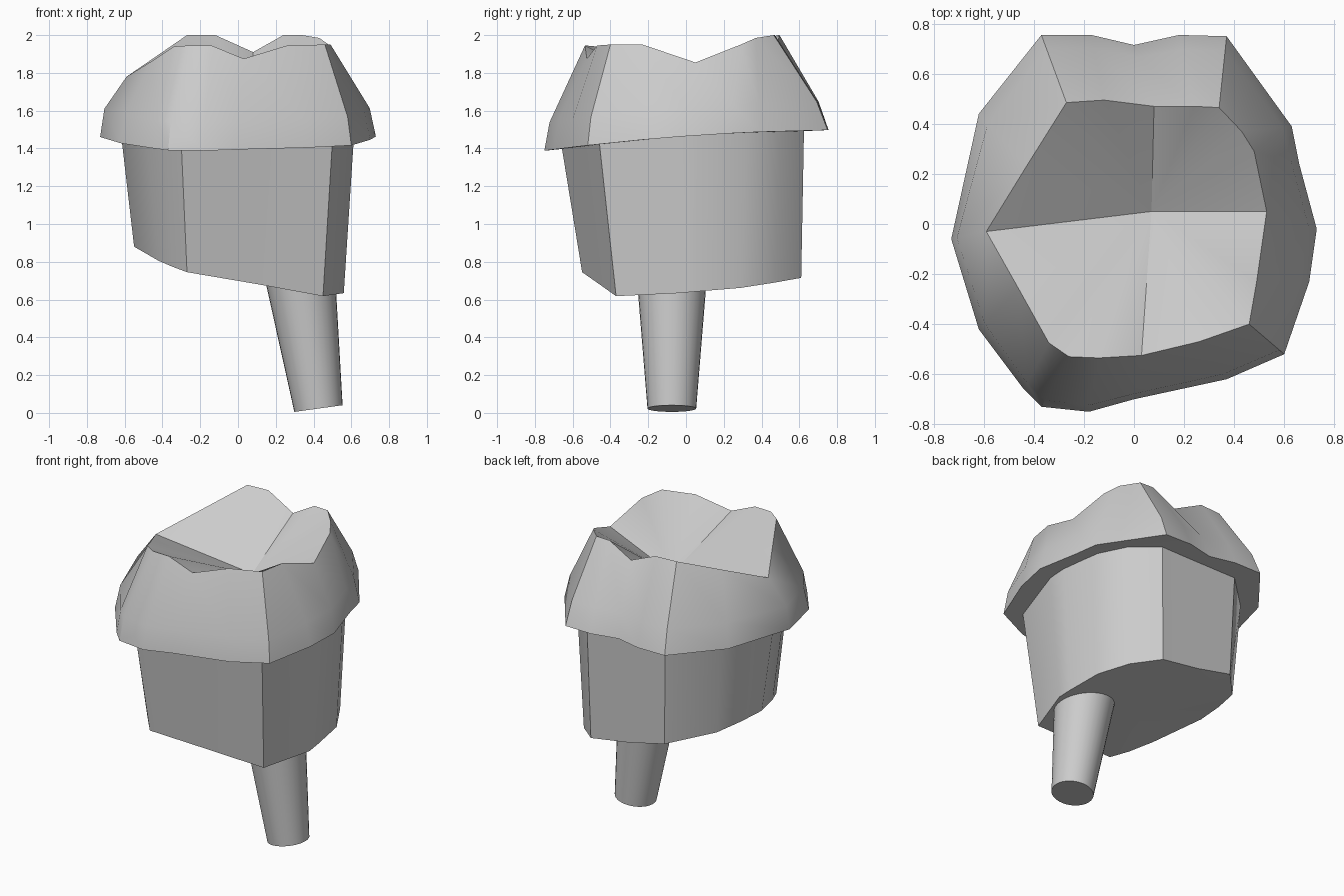
import bpy, bmesh, math
from mathutils import Vector

cube = bpy.data.objects.get("Cube")
if cube:
    bpy.data.objects.remove(cube, do_unlink=True)

grey = bpy.data.materials.new("plain grey")
grey.use_nodes = True
colour = (0.6, 0.6, 0.6, 1)
grey.diffuse_color = colour
grey.node_tree.nodes["Principled BSDF"].inputs["Base Color"].default_value = colour


def rim_height(y):
    """Gently tilted surface where the crown meets the body."""
    return 1.465 + 0.073 * y - 0.04 * y * y


def loft(name, rings, bottom_centre, top_centre, smooth_angle):
    """Skin a stack of equal rings and close both ends with fans."""
    bm = bmesh.new()
    loops = [[bm.verts.new(point) for point in ring] for ring in rings]
    count = len(loops[0])
    for low, high in zip(loops, loops[1:]):
        for i in range(count):
            j = (i + 1) % count
            bm.faces.new((low[i], low[j], high[j], high[i]))
    for loop, centre in ((loops[0], bottom_centre), (loops[-1], top_centre)):
        hub = bm.verts.new(centre)
        for i in range(count):
            bm.faces.new((loop[i], loop[(i + 1) % count], hub))
    bmesh.ops.recalc_face_normals(bm, faces=bm.faces)
    mesh = bpy.data.meshes.new(name)
    bm.to_mesh(mesh)
    bm.free()
    obj = bpy.data.objects.new(name, mesh)
    bpy.context.collection.objects.link(obj)
    mesh.materials.append(grey)
    bpy.ops.object.select_all(action='DESELECT')
    obj.select_set(True)
    bpy.context.view_layer.objects.active = obj
    bpy.ops.object.shade_smooth_by_angle(angle=math.radians(smooth_angle))
    return obj


# Crown: rim x, rim y, cusp x, cusp y, cusp z
crown_profile = [
    (-.37, .755, -.27, .485, 2), (-.17, .755, -.12, .495, 2),
    (0, .715, .08, .47, 1.91), (.18, .755, .24, .47, 2),
    (.37, .75, .34, .465, 2), (.63, .39, .43, .37, 1.985),
    (.66, .24, .48, .29, 1.95), (.73, -.02, .53, .05, 1.855),
    (.7, -.23, .49, -.23, 1.95), (.6, -.52, .46, -.4, 1.95),
    (.37, -.62, .26, -.47, 1.945), (0, -.7, .03, -.525, 1.875),
    (-.18, -.75, -.14, -.535, 1.945), (-.37, -.73, -.26, -.53, 1.945),
    (-.44, -.66, -.34, -.475, 1.94), (-.62, -.42, -.46, -.26, 1.86),
    (-.73, -.06, -.59, -.03, 1.78), (-.62, .44, -.43, .23, 1.89),
]
rim = [Vector((x, y, rim_height(y))) for x, y, *_ in crown_profile]
cusps = [Vector(row[2:]) for row in crown_profile]
bulge = []
for low, high in zip(rim, cusps):
    point = low.lerp(high, 0.165 + 0.05 * low.y)
    point.z = low.z + 0.15
    bulge.append(point)
loft("crown", [rim, bulge, cusps], (0, 0, rim_height(0)), (.07, .05, 1.66), 32)

# Body: upper x, upper y, lower x, lower y, lower z
body_profile = [
    (-.3, -.66, -.27, -.55, .745), (.1, -.56, .1, -.46, .682),
    (.5, -.46, .45, -.37, .618), (.615, -.06, .56, -.04, .634),
    (.615, .06, .555, .05, .642), (.56, .32, .53, .29, .662),
    (.46, .5, .43, .47, .69), (.3, .625, .28, .61, .715),
    (0, .62, 0, .605, .757), (-.28, .62, -.26, .6, .815),
    (-.53, .38, -.48, .36, .86), (-.59, .19, -.53, .17, .875),
    (-.62, -.05, -.55, -.02, .88), (-.485, -.36, -.42, -.32, .805),
    (-.39, -.53, -.35, -.46, .775),
]
upper = [(x, y, rim_height(y) + .02) for x, y, *_ in body_profile]
lower = [row[2:] for row in body_profile]
loft("body", [lower, upper], (0, 0, .71), (0, 0, rim_height(0) + .02), 35)

# Root: a tapered peg, leaning outwards, square to its own axis
tip, top = Vector((.426, -.075, .023)), Vector((.324, -.075, .76))
turn = (top - tip).to_track_quat('Z', 'Y')


def circle(centre, radius, sides=32):
    angles = [math.tau * i / sides for i in range(sides)]
    return [centre + turn @ Vector((radius * math.cos(a), radius * math.sin(a), 0))
            for a in angles]


loft("root", [circle(tip, .129), circle(top, .189)], tip, top, 30)
